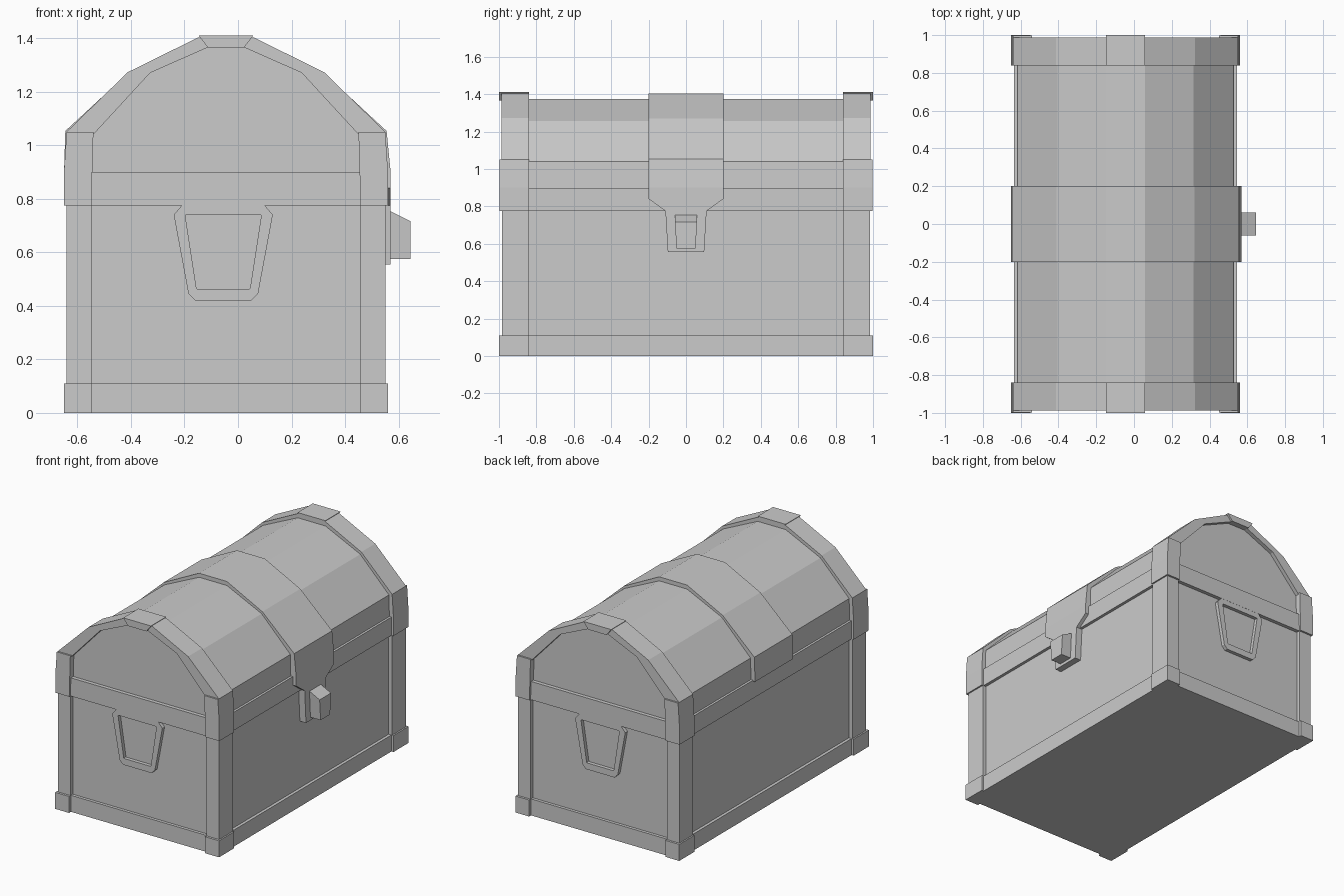
import bpy, bmesh

if "Cube" in bpy.data.objects:
    bpy.data.objects.remove(bpy.data.objects["Cube"])

CX = -0.045  # centre of the chest body (the lock sticks out at +x)


def prism(name, pts, axis, a, b, hole=None):
    """Extrude a profile along x or y from a to b; hole makes a closed ring."""
    bm = bmesh.new()

    def put(p, d):
        return bm.verts.new((d, p[0], p[1]) if axis == 'x' else (p[0] + CX, d, p[1]))

    def walls(loop):
        r0, r1 = [put(p, a) for p in loop], [put(p, b) for p in loop]
        n = len(loop)
        for i in range(n):
            j = (i + 1) % n
            bm.faces.new((r0[i], r0[j], r1[j], r1[i]))
        return r0, r1

    outer = walls(pts)
    if hole:
        inner = walls(hole)
        n = len(pts)
        for o, h in zip(outer, inner):
            for i in range(n):
                j = (i + 1) % n
                bm.faces.new((o[i], o[j], h[j], h[i]))
    else:
        for ring in outer:
            bm.faces.new(ring)
    bmesh.ops.recalc_face_normals(bm, faces=bm.faces)
    me = bpy.data.meshes.new(name)
    bm.to_mesh(me)
    bm.free()
    ob = bpy.data.objects.new(name, me)
    bpy.context.collection.objects.link(ob)
    return ob


def box(name, x0, x1, y0, y1, z0, z1):
    return prism(name, [(x0, z0), (x1, z0), (x1, z1), (x0, z1)], 'y', y0, y1)


def both(half):
    """Mirror a right-hand half profile (bottom to top) into a full arch."""
    return half + [(-x, z) for x, z in reversed(half)]


# Body panels, base band and lid rim band
box("body", -0.57, 0.57, -0.96, 0.96, 0.0, 0.78)
box("base_band", -0.59, 0.59, -0.98, 0.98, 0.0, 0.11)
box("lid_rim", -0.59, 0.59, -0.985, 0.985, 0.775, 0.897)

# Faceted lid
lid = [(0.575, 0.89), (0.572, 1.04), (0.36, 1.255), (0.1025, 1.375)]
prism("lid", both(lid), 'y', -0.96, 0.96)

# End arches, top caps, corner posts and handles
arch_out = [(0.595, 1.05), (0.3675, 1.272), (0.1025, 1.403)]
arch_in = [(0.495, 1.04), (0.283, 1.275 - 0.005), (0.068, 1.365)]
arch = both(arch_out) + list(reversed(both(arch_in)))
handle_out = [(0.155, 0.775), (0.185, 0.74), (0.13, 0.445), (0.105, 0.42)]
handle_in = [(0.13, 0.74), (0.142, 0.738), (0.1, 0.465), (0.097, 0.463)]
flip = lambda half: [(x - 0.01, z) for x, z in half] + [(-x - 0.01, z) for x, z in reversed(half)]
for end, s in (("front", -1), ("back", 1)):
    prism(end + "_lid_arch", arch, 'y', s * 0.84, s * 0.987)
    prism(end + "_top_cap", both([(0.068, 1.365), (0.1025, 1.41)]), 'y', s * 0.84, s * 1.0)
    prism(end + "_handle", flip(handle_out), 'y', s * 0.958, s * 0.984, hole=flip(handle_in))
    for side, t in (("left", -1), ("right", 1)):
        tag = end + "_" + side
        box(tag + "_post", t * 0.503, t * 0.595, s * 0.84, s * 0.985, 0.0, 0.776)
        box(tag + "_base_corner", t * 0.503, t * 0.605, s * 0.84, s * 1.0, 0.0, 0.11)
        corner = [(0.503, 0.775), (0.605, 0.775), (0.605, 0.9), (0.595, 1.05), (0.495, 1.05)]
        prism(tag + "_lid_corner", [(t * x, z) for x, z in corner], 'y', s * 0.84, s * 0.998)

# Centre strap over the lid, ending in the hasp plate
strap_out = [(0.615, 0.84), (0.615, 0.9), (0.60, 1.053), (0.365, 1.27), (0.1025, 1.402)]
strap_out += [(-0.1025, 1.402), (-0.365, 1.27), (-0.60, 1.053), (-0.605, 0.89)]
strap_in = [(-0.57, 0.89), (-0.57, 1.04)] + [(-x, z) for x, z in lid[2:]]
strap_in += list(reversed(lid[1:])) + [(0.575, 0.84)]
prism("centre_strap", strap_out + strap_in, 'y', -0.2, 0.2)
plate = [(0.2, 0.84), (0.11, 0.775), (0.097, 0.555), (-0.097, 0.555), (-0.11, 0.775), (-0.2, 0.84)]
prism("hasp_plate", plate, 'x', 0.525, 0.57)

# Lock block with sloped top
lock = [(0.61, 0.575), (0.69, 0.575), (0.69, 0.715), (0.61, 0.755)]
ob = prism("lock", lock, 'y', -0.06, 0.06)
for v in ob.data.vertices:
    if v.co.z < 0.6:
        v.co.y *= 0.83
